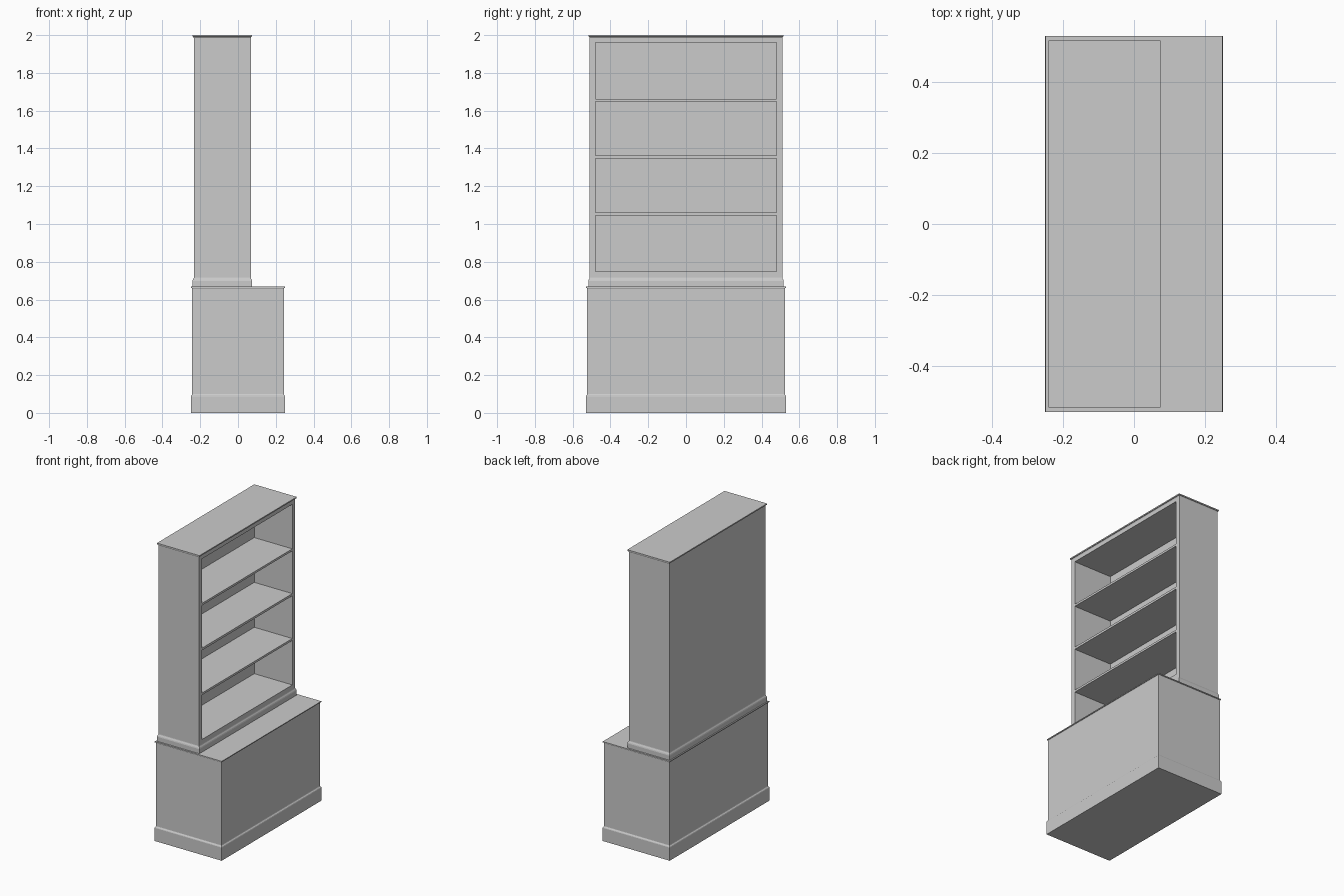
import bpy, bmesh

if "Cube" in bpy.data.objects:
    bpy.data.objects.remove(bpy.data.objects["Cube"])


def stacked_profile(name, cx, hx, hy, profile):
    """Closed rectangular solid whose outline grows by an offset at each height."""
    bm = bmesh.new()
    rings = []
    for off, z in profile:
        x, y = hx + off, hy + off
        rings.append([bm.verts.new((cx + sx * x, sy * y, z))
                      for sx, sy in ((-1, -1), (1, -1), (1, 1), (-1, 1))])
    bm.faces.new(rings[0][::-1])
    bm.faces.new(rings[-1])
    for a, b in zip(rings, rings[1:]):
        for i in range(4):
            j = (i + 1) % 4
            bm.faces.new((a[i], a[j], b[j], b[i]))
    return finish(name, bm)


def finish(name, bm):
    bmesh.ops.recalc_face_normals(bm, faces=bm.faces[:])
    mesh = bpy.data.meshes.new(name)
    bm.to_mesh(mesh)
    bm.free()
    obj = bpy.data.objects.new(name, mesh)
    bpy.context.collection.objects.link(obj)
    return obj


# Lower cabinet: plinth with eased edge, plain body, thin overhanging top
stacked_profile("base_cabinet", 0, 0.243, 0.523, [
    (0.007, 0), (0.007, 0.088), (0.005, 0.093), (0.002, 0.095), (0, 0.099),
    (0, 0.656), (0.002, 0.661), (0.006, 0.662), (0.006, 0.668)])

# Upper bookcase: foot moulding, tall carcass, flared cornice
bookcase = stacked_profile("bookcase", -0.083, 0.151, 0.510, [
    (0.007, 0.668), (0.007, 0.698), (0.005, 0.705), (0.001, 0.712), (0, 0.716),
    (0, 1.984), (0.003, 1.991), (0.007, 1.992), (0.007, 2.0)])

# Four open compartments, leaving thin shelves between them
FRONT, BACK, HALF_W = 0.10, -0.215, 0.480
bm = bmesh.new()
for z0, z1 in ((0.748, 1.046), (1.060, 1.347), (1.362, 1.649), (1.663, 1.962)):
    verts = bmesh.ops.create_cube(bm, size=1)["verts"]
    bmesh.ops.scale(bm, vec=(FRONT - BACK, 2 * HALF_W, z1 - z0), verts=verts)
    bmesh.ops.translate(bm, vec=((FRONT + BACK) / 2, 0, (z0 + z1) / 2), verts=verts)
cutter = finish("compartment_cutter", bm)
cutter.hide_render = True
cutter.hide_set(True)

cut = bookcase.modifiers.new("compartments", "BOOLEAN")
cut.operation = "DIFFERENCE"
cut.solver = "EXACT"
cut.object = cutter
